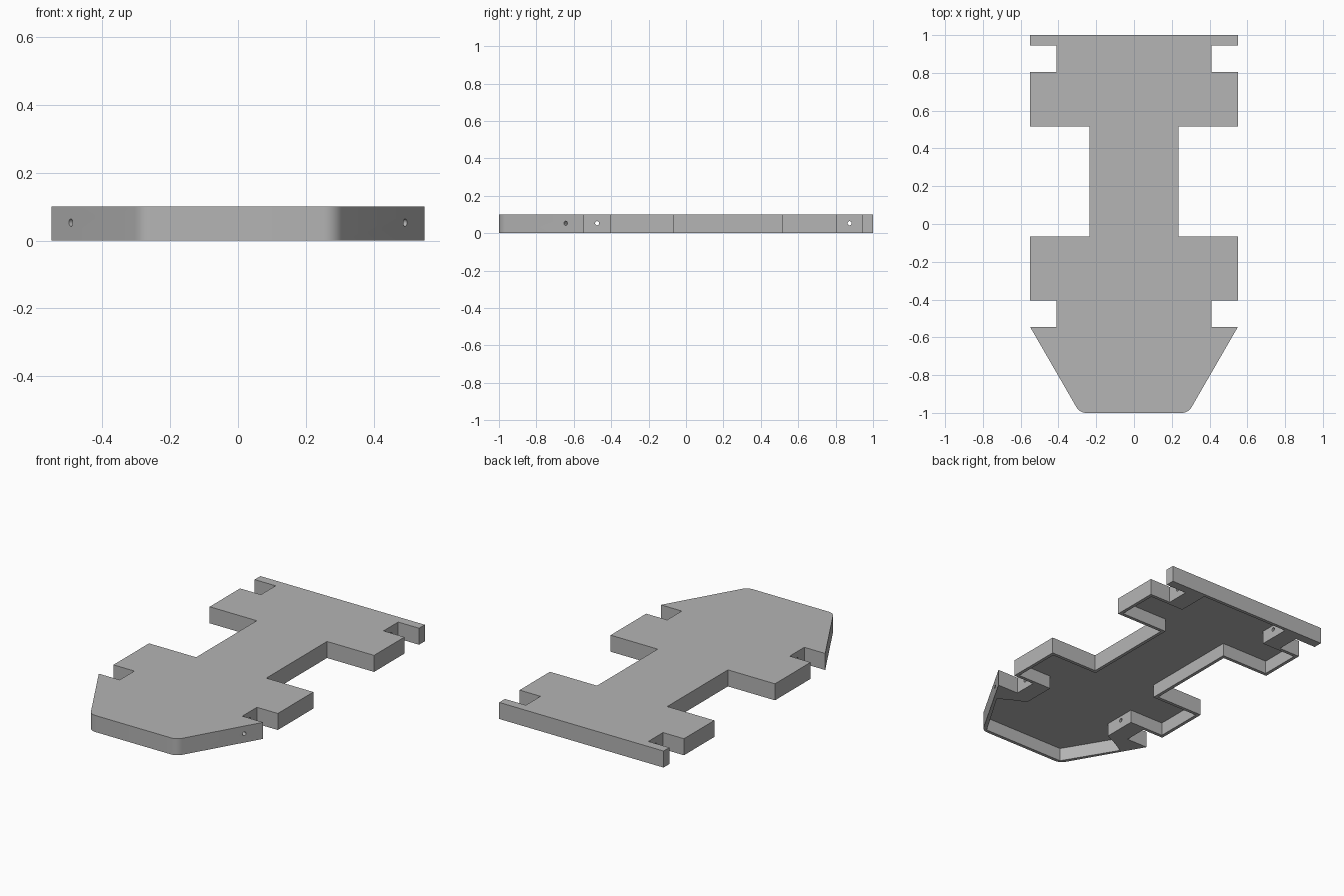
import bpy
import bmesh
from math import tan, radians, sin, cos
from mathutils import Vector, Matrix

if "Cube" in bpy.data.objects:
    bpy.data.objects.remove(bpy.data.objects["Cube"], do_unlink=True)

HEIGHT, WALL, HOLE_R = 0.10, 0.02, 0.011
WING, NECK, NOTCH, BOSS = 0.55, 0.235, 0.41, 0.30

grey = bpy.data.materials.new("plain grey")
grey.use_nodes = True
colour = (0.46, 0.46, 0.46, 1)
grey.diffuse_color = colour
grey.node_tree.nodes["Principled BSDF"].inputs["Base Color"].default_value = colour


def finish(name, bm):
    bmesh.ops.recalc_face_normals(bm, faces=bm.faces[:])
    mesh = bpy.data.meshes.new(name)
    bm.to_mesh(mesh)
    bm.free()
    mesh.materials.append(grey)
    obj = bpy.data.objects.new(name, mesh)
    bpy.context.collection.objects.link(obj)
    return obj


def prism(name, half, z0, z1):
    """Mirror a half outline across x = 0 and extrude it upwards."""
    outline = half + [(-x, y) for x, y in reversed(half)]
    bm = bmesh.new()
    face = bm.faces.new([bm.verts.new((x, y, z0)) for x, y in outline])
    top = bmesh.ops.extrude_face_region(bm, geom=[face])["geom"]
    verts = [v for v in top if isinstance(v, bmesh.types.BMVert)]
    bmesh.ops.translate(bm, verts=verts, vec=(0, 0, z1 - z0))
    return finish(name, bm)


def rod(name, centre, axis, length):
    bm = bmesh.new()
    turn = Vector(axis).to_track_quat("Z", "Y").to_matrix().to_4x4()
    bmesh.ops.create_cone(bm, cap_ends=True, segments=24, radius1=HOLE_R, radius2=HOLE_R,
                          depth=length, matrix=Matrix.Translation(centre) @ turn)
    return finish(name, bm)


def cut(target, cutter):
    mod = target.modifiers.new("cut", "BOOLEAN")
    mod.operation, mod.solver, mod.object = "DIFFERENCE", "EXACT", cutter
    bpy.context.view_layer.objects.active = target
    bpy.ops.object.modifier_apply(modifier=mod.name)
    bpy.data.objects.remove(cutter, do_unlink=True)


# Rounded nose corner between the straight front and the slanted side
slope = tan(radians(30))
nose_x = WING - 0.455 * slope
radius = 0.06
arc_x, arc_y = nose_x - radius * slope, radius - 1
nose = [(arc_x + radius * sin(radians(a)), arc_y - radius * cos(radians(a)))
        for a in range(0, 61, 10)]

# Outer outline: nose, wheel notches, wings, neck and rear bar
outer = nose + [
    (WING, -0.545), (NOTCH, -0.545), (NOTCH, -0.405), (WING, -0.405),
    (WING, -0.065), (NECK, -0.065), (NECK, 0.515), (WING, 0.515),
    (WING, 0.805), (NOTCH, 0.805), (NOTCH, 0.945), (WING, 0.945), (WING, 1.0)]
chassis = prism("chassis_shell", outer, 0, HEIGHT)

# Hollow underside, leaving solid blocks beside the notches and slanted sides
rim, neck = WING - WALL, NECK - WALL
inner = [
    (0.272, -0.98), (0.458, -0.67), (0.36, -0.615), (BOSS, -0.59),
    (BOSS, -0.385), (rim, -0.385), (rim, -0.085), (neck, -0.085),
    (neck, 0.535), (rim, 0.535), (rim, 0.785), (BOSS, 0.785), (BOSS, 0.98)]
cut(chassis, prism("underside_cavity", inner, -0.05, HEIGHT - WALL))

# Axle holes through the notch walls
for y in (-0.475, 0.875):
    cut(chassis, rod("axle_hole", (0, y, 0.053), (1, 0, 0), 0.96))

# Blind holes in the slanted sides
for side in (-1, 1):
    normal = Vector((side * cos(radians(30)), -sin(radians(30)), 0))
    cut(chassis, rod("side_hole", (side * 0.493, -0.644, 0.053), normal, 0.16))

# Smooth the nose corners and hole walls, keep the other edges sharp
bpy.ops.object.select_all(action="DESELECT")
chassis.select_set(True)
bpy.context.view_layer.objects.active = chassis
bpy.ops.object.shade_smooth_by_angle(angle=radians(25))
